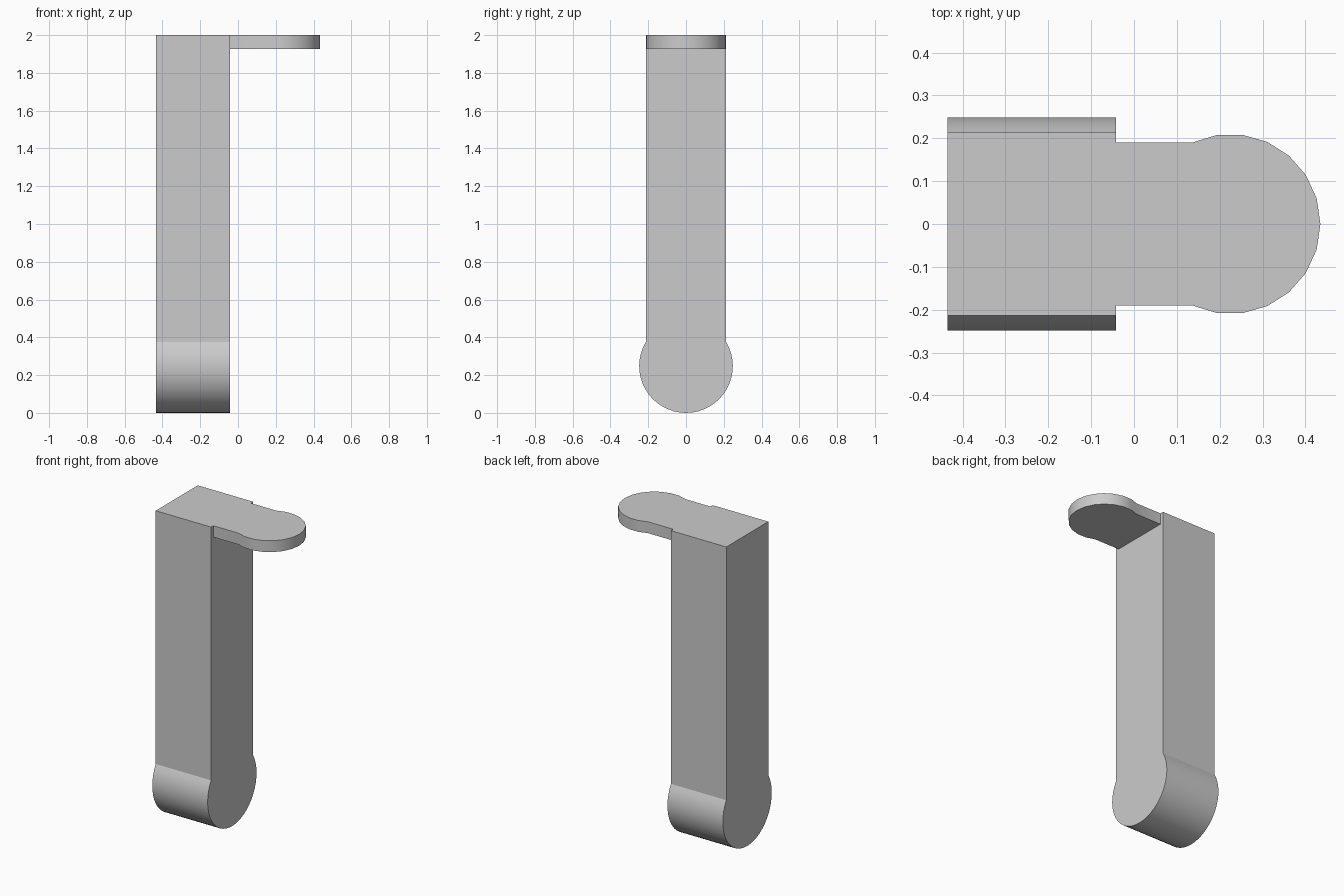
import bpy
import math
from mathutils import Vector

cube = bpy.data.objects.get("Cube")
if cube:
    bpy.data.objects.remove(cube, do_unlink=True)

# Single plain grey
grey = bpy.data.materials.new("plain grey")
grey.use_nodes = True
colour = (0.6, 0.6, 0.6, 1)
grey.diffuse_color = colour
grey.node_tree.nodes["Principled BSDF"].inputs["Base Color"].default_value = colour


def arc(cu, cv, radius, start, end, steps):
    """Points along an arc, angles in radians."""
    angles = [start + (end - start) * i / steps for i in range(steps + 1)]
    return [(cu + radius * math.cos(a), cv + radius * math.sin(a)) for a in angles]


def extrude_profile(name, outline, place, direction):
    """Solid made by sweeping a counter-clockwise outline along a direction."""
    base = [Vector(place(u, v)) for u, v in outline]
    n = len(base)
    verts = base + [p + Vector(direction) for p in base]
    faces = [list(reversed(range(n))), list(range(n, 2 * n))]
    faces += [[i, (i + 1) % n, n + (i + 1) % n, n + i] for i in range(n)]
    mesh = bpy.data.meshes.new(name)
    mesh.from_pydata(verts, [], faces)
    mesh.materials.append(grey)
    obj = bpy.data.objects.new(name, mesh)
    bpy.context.collection.objects.link(obj)
    bpy.ops.object.select_all(action="DESELECT")
    obj.select_set(True)
    bpy.context.view_layer.objects.active = obj
    bpy.ops.object.shade_smooth_by_angle(angle=math.radians(25))
    return obj


TOP = 2.0
LEFT_END, JOINT = -0.435, -0.042

# Upright bar with a bulbous round foot, profile in the side plane
half, foot_r = 0.213, 0.248
spread = math.acos(half / foot_r)
foot = arc(0, foot_r, foot_r, -math.pi - spread, spread, 32)
extrude_profile("upright_bar", foot + [(half, TOP), (-half, TOP)],
                lambda y, z: (LEFT_END, y, z), (JOINT - LEFT_END, 0, 0))

# Thin tab with a rounded end, flush with the top of the bar
neck, tab_r, tab_x, thick = 0.19, 0.21, 0.225, 0.073
sweep = math.pi - math.asin(neck / tab_r)
tip = arc(tab_x, 0, tab_r, -sweep, sweep, 14)
extrude_profile("top_tab", [(JOINT, -neck)] + tip + [(JOINT, neck)],
                lambda x, y: (x, y, TOP - thick), (0, 0, thick))
